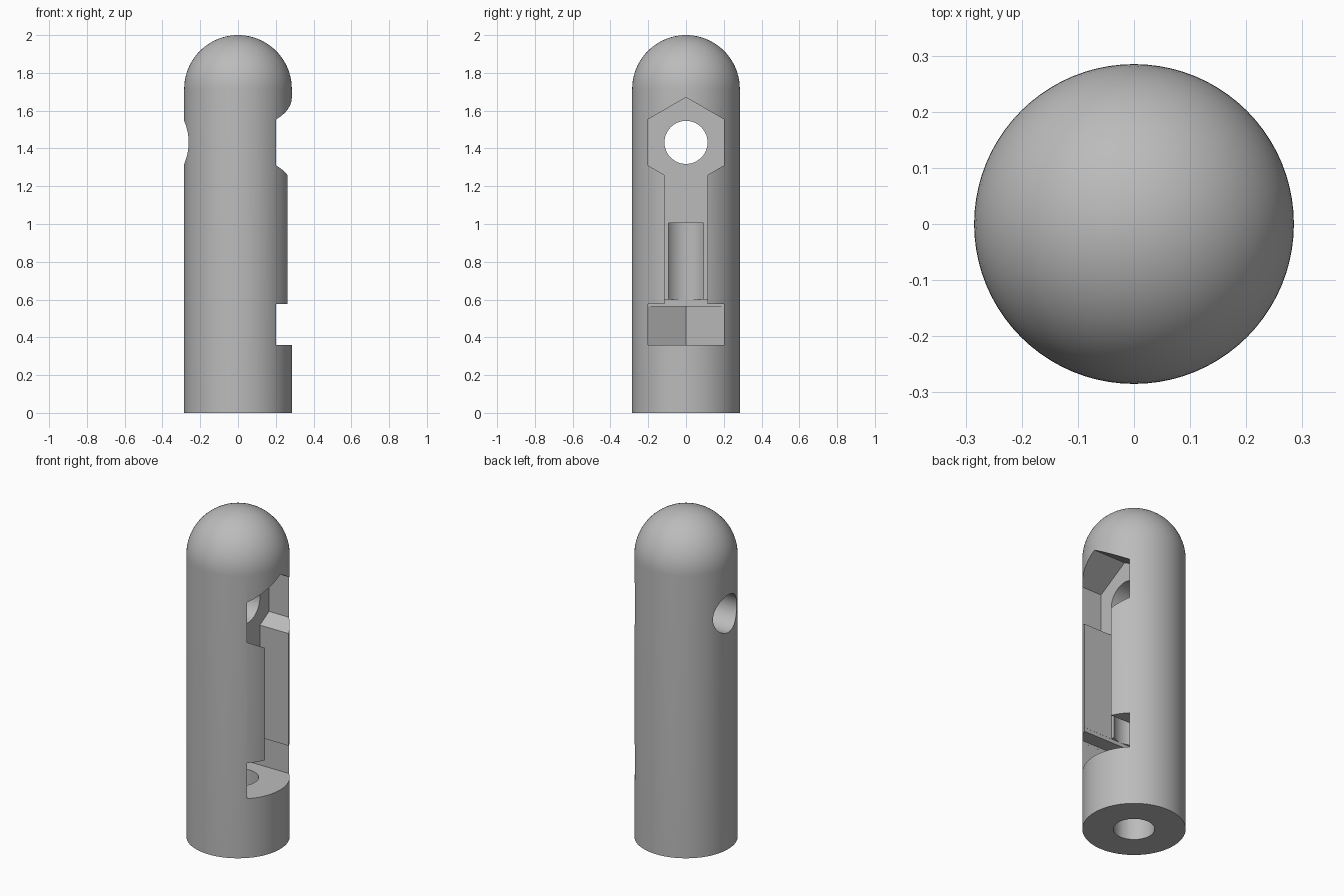
import bpy, bmesh, math

if "Cube" in bpy.data.objects:
    bpy.data.objects.remove(bpy.data.objects["Cube"])

R, H = 0.285, 2.0      # body radius and height
B = 0.114              # bore radius
W = 0.201              # half width across the nut flats
HOLE_Z = 1.432


def make_object(name, bm):
    bmesh.ops.recalc_face_normals(bm, faces=bm.faces)
    mesh = bpy.data.meshes.new(name)
    bm.to_mesh(mesh)
    bm.free()
    ob = bpy.data.objects.new(name, mesh)
    bpy.context.collection.objects.link(ob)
    return ob


def prism(name, points, lo, hi, axis):
    """Extrude a 2D outline: (x, y) along z, or (y, z) along x."""
    bm = bmesh.new()
    place = (lambda p, t: (p[0], p[1], t)) if axis == 'z' else (lambda p, t: (t, p[0], p[1]))
    face = bm.faces.new([bm.verts.new(place(p, lo)) for p in points])
    ext = bmesh.ops.extrude_face_region(bm, geom=[face])
    verts = [g for g in ext['geom'] if isinstance(g, bmesh.types.BMVert)]
    d = hi - lo
    bmesh.ops.translate(bm, verts=verts, vec=(0, 0, d) if axis == 'z' else (d, 0, 0))
    return make_object(name, bm)


def circle(r, cx=0, cy=0, n=64):
    return [(cx + r * math.cos(2 * math.pi * (i + .5) / n),
             cy + r * math.sin(2 * math.pi * (i + .5) / n)) for i in range(n)]


def rect(x0, x1, y):
    return [(x0, -y), (x1, -y), (x1, y), (x0, y)]


# Body: cylinder with a domed top, spun from a profile
bm = bmesh.new()
profile = [(0, 0), (R, 0)]
profile += [(R * math.cos(a), H - R + R * math.sin(a))
            for a in (math.pi / 2 * i / 20 for i in range(20))] + [(0, H)]
verts = [bm.verts.new((x, 0, z)) for x, z in profile]
edges = [bm.edges.new(p) for p in zip(verts, verts[1:])]
bmesh.ops.spin(bm, geom=verts + edges, cent=(0, 0, 0), axis=(0, 0, 1),
               angle=2 * math.pi, steps=80)
bmesh.ops.remove_doubles(bm, verts=bm.verts, dist=1e-5)
body = make_object("domed_handle", bm)

# Cutters: nut pocket, bridging steps, bore, slot, hexagonal recess, cross hole
hexagon = [(0, .238), (-W, .122), (-W, -.122), (0, -.238), (W, -.122), (W, .122)]
cutters = [
    prism("nut_pocket", [(-.232, 0), (-.116, -W), (.5, -W), (.5, W), (-.116, W)], .36, .563, 'z'),
    prism("wide_step", rect(-B - .001, .5, W - .0004), .45, .577, 'z'),
    prism("square_step", rect(-B - .001, .5, B + .0006), .5, .6, 'z'),
    prism("bore", circle(B), -.1, 1.004, 'z'),
    prism("slot", [(-B, .55), (B, .55), (B, HOLE_Z), (-B, HOLE_Z)], .068, .5, 'x'),
    prism("hex_recess", [(y, HOLE_Z + z) for y, z in hexagon], .068, .52, 'x'),
    prism("cross_hole", circle(B, 0, HOLE_Z), -.5, .4, 'x'),
]
bpy.context.view_layer.objects.active = body
for c in cutters:
    c.hide_render = True
    mod = body.modifiers.new(c.name, 'BOOLEAN')
    mod.operation = 'DIFFERENCE'
    mod.solver = 'EXACT'
    mod.object = c
    bpy.ops.object.modifier_apply(modifier=mod.name)
for c in cutters:
    bpy.data.objects.remove(c)

# Plain grey, smooth with sharp edges kept
grey = bpy.data.materials.new("plain_grey")
grey.diffuse_color = (.5, .5, .5, 1)
grey.use_nodes = True
grey.node_tree.nodes["Principled BSDF"].inputs["Base Color"].default_value = grey.diffuse_color
body.data.materials.clear()
body.data.materials.append(grey)
for p in body.data.polygons:
    p.material_index = 0
bpy.ops.object.select_all(action='DESELECT')
body.select_set(True)
bpy.ops.object.shade_smooth_by_angle(angle=math.radians(30))
